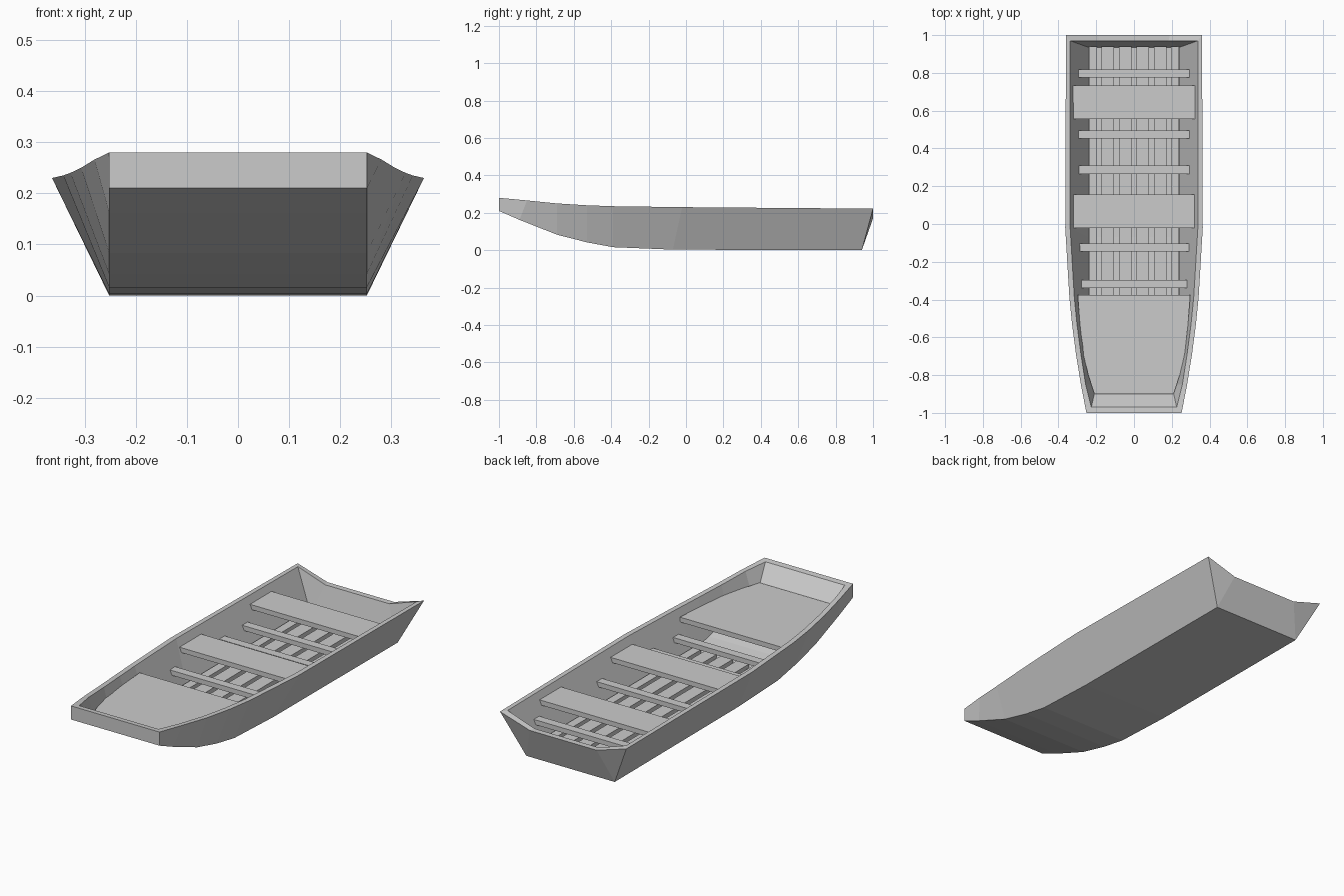
import bpy, bmesh

if "Cube" in bpy.data.objects:
    bpy.data.objects.remove(bpy.data.objects["Cube"])

def make_object(name, bm):
    bmesh.ops.recalc_face_normals(bm, faces=bm.faces)
    mesh = bpy.data.meshes.new(name)
    bm.to_mesh(mesh)
    bm.free()
    obj = bpy.data.objects.new(name, mesh)
    bpy.context.collection.objects.link(obj)
    return obj

def prism(name, outline, z0, z1):
    """Extrude a half outline of (half width, y), mirrored in x, from z0 to z1."""
    bm = bmesh.new()
    pts = [(x, y) for x, y in outline] + [(-x, y) for x, y in reversed(outline)]
    face = bm.faces.new([bm.verts.new((x, y, z0)) for x, y in pts])
    ext = bmesh.ops.extrude_face_region(bm, geom=[face])
    for v in ext["geom"]:
        if isinstance(v, bmesh.types.BMVert):
            v.co.z = z1
    return make_object(name, bm)

def box(name, x0, x1, y0, y1, z0, z1):
    bm = bmesh.new()
    bmesh.ops.create_cube(bm, size=1)
    for v in bm.verts:
        v.co = (x1 if v.co.x > 0 else x0, y1 if v.co.y > 0 else y0, z1 if v.co.z > 0 else z0)
    return make_object(name, bm)

# Hull stations, bow to stern: top (half width, y, z), bottom (half width, y, z)
outer = [((.252, -1, .28), (.252, -1, .21)),
         ((.281, -.85, .266), (.252, -.89, .162)),
         ((.307, -.69, .25), (.252, -.69, .083)),
         ((.328, -.53, .24), (.252, -.53, .042)),
         ((.342, -.39, .235), (.252, -.39, .016)),
         ((.364, -.02, .23), (.252, -.07, .003)),
         ((.36, 1, .222), (.252, .94, 0))]
inner = [((.226, -.97, .277), (.21, -.9, .19))]
for (tx, ty, tz), (bx, by, bz) in outer[2:-1]:
    inner.append(((tx - .026, ty, tz), (.24, by, bz + .015)))
inner.insert(1, ((.256, -.85, .266), (.224, -.85, .165)))
inner.append(((.338, .97, .222), (.24, .935, .015)))

bm = bmesh.new()

def shell(stations):
    rings = []
    for (tx, ty, tz), (bx, by, bz) in stations:
        rings.append([bm.verts.new(p) for p in
                      ((-tx, ty, tz), (-bx, by, bz), (bx, by, bz), (tx, ty, tz))])
    for a, b in zip(rings, rings[1:]):
        for i in range(3):
            bm.faces.new((a[i], a[i + 1], b[i + 1], b[i]))
    bm.faces.new(rings[0])
    return rings

def transom(ring, kx, y, z):
    """Stern wall with a dipped top edge; returns the top edge vertices."""
    tl, bl, br, tr = ring
    kl, kr = bm.verts.new((-kx, y, z)), bm.verts.new((kx, y, z))
    bm.faces.new((bl, br, kr, kl))
    bm.faces.new((tl, bl, kl))
    bm.faces.new((tr, kr, br))
    return [tl, kl, kr, tr]

ro, ri = shell(outer), shell(inner)
to, ti = transom(ro[-1], .19, 1, .17), transom(ri[-1], .183, .97, .17)
# Rim: one loop round both sides, bow and stern
loop_o = [r[0] for r in ro] + to[1:3] + [r[3] for r in reversed(ro)]
loop_i = [r[0] for r in ri] + ti[1:3] + [r[3] for r in reversed(ri)]
n = len(loop_o)
for k in range(n):
    j = (k + 1) % n
    bm.faces.new((loop_o[k], loop_o[j], loop_i[j], loop_i[k]))
make_object("hull", bm)

# Front deck following the narrowing sides
prism("front_deck", [(.21, -.9), (.242, -.8), (.268, -.69), (.286, -.53), (.298, -.375)], .175, .2)

# Bench seats
for k, (y0, y1) in enumerate([(-.02, .157), (.557, .732)]):
    box(f"bench_seat_{k + 1}", -.325, .325, y0, y1, .165, .19)

# Narrow cross beams
for k, (y, w) in enumerate([(-.318, .28), (-.124, .29), (.287, .295), (.474, .295), (.797, .297)]):
    box(f"cross_beam_{k + 1}", -w, w, y - .022, y + .022, .105, .13)

# Lengthwise floor slats, mirrored in pairs
for k, (x, w) in enumerate([(.046, .068), (.139, .068), (.217, .044)]):
    for side, s in (("left", -1), ("right", 1)):
        box(f"floor_slat_{side}_{k + 1}", s * x - w / 2, s * x + w / 2, -.4, .94, .02, .05)
